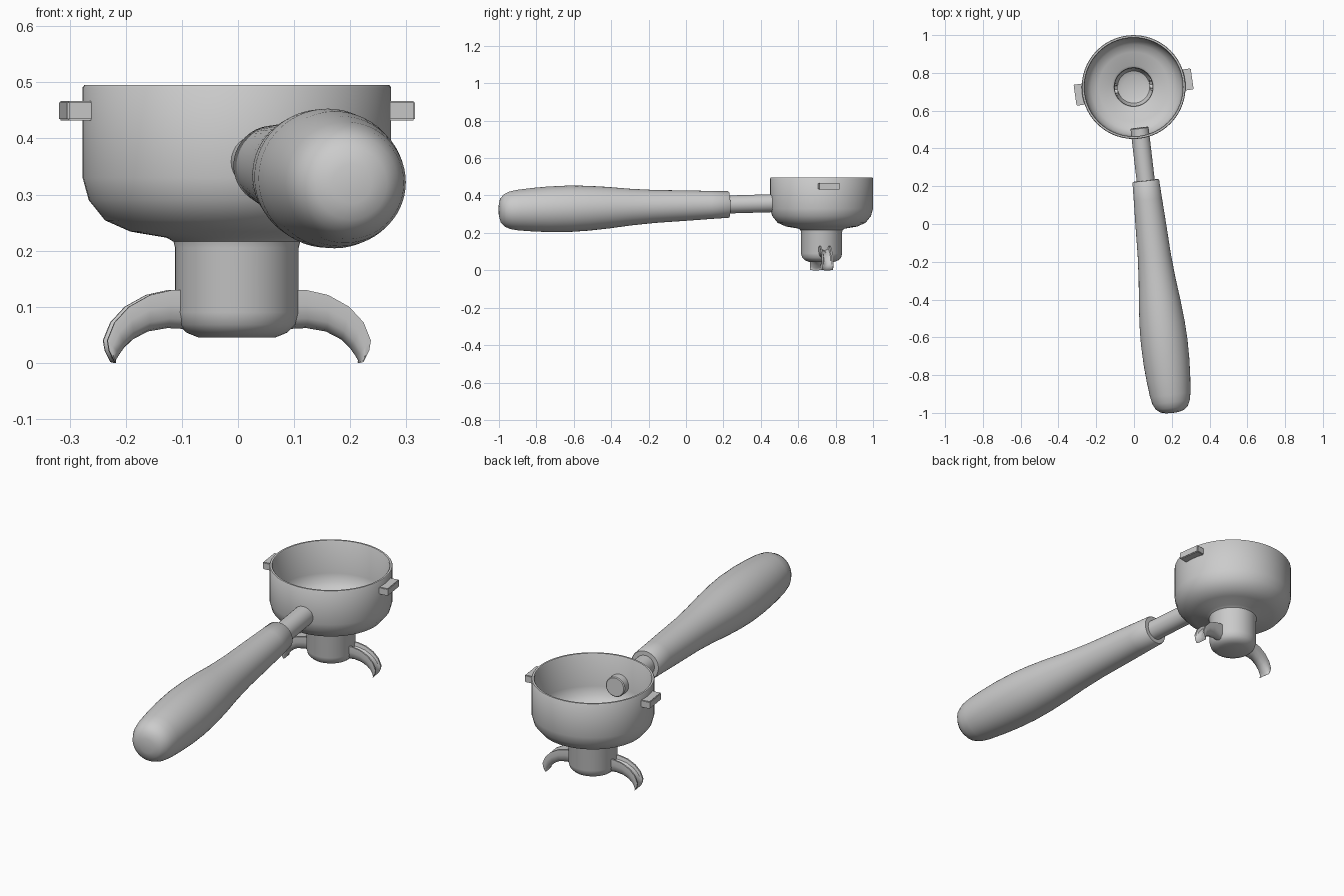
import bpy, bmesh, math
from mathutils import Matrix, Vector

if "Cube" in bpy.data.objects:
    bpy.data.objects.remove(bpy.data.objects["Cube"])

CENTRE = Vector((-0.002, 0.725, 0))
TURN = math.radians(8)          # lugs and spouts follow the slanted handle


def finish(bm, name, matrix=Matrix(), angle=40):
    bmesh.ops.remove_doubles(bm, verts=bm.verts, dist=1e-5)
    bmesh.ops.recalc_face_normals(bm, faces=bm.faces)
    me = bpy.data.meshes.new(name)
    bm.to_mesh(me)
    bm.free()
    ob = bpy.data.objects.new(name, me)
    bpy.context.collection.objects.link(ob)
    ob.matrix_world = matrix
    bpy.ops.object.select_all(action='DESELECT')
    ob.select_set(True)
    bpy.context.view_layer.objects.active = ob
    bpy.ops.object.shade_smooth_by_angle(angle=math.radians(angle))
    return ob


def loft(bm, rings, loop=True):
    rows = [[bm.verts.new(p) for p in ring] for ring in rings]
    n = len(rows[0])
    for a, b in zip(rows, rows[1:]):
        for i in range(n):
            j = (i + 1) % n
            bm.faces.new((a[i], a[j], b[j], b[i]))
    return rows


def lathe(name, profile, matrix, segs=56):
    bm = bmesh.new()
    loft(bm, [[(r * math.cos(t), r * math.sin(t), h)
               for t in (2 * math.pi * i / segs for i in range(segs))]
              for r, h in profile])
    # collapse the pole rings left by zero radii
    bmesh.ops.remove_doubles(bm, verts=bm.verts, dist=1e-5)
    bmesh.ops.dissolve_degenerate(bm, edges=bm.edges, dist=1e-6)
    return finish(bm, name, matrix)


def along(a, b):
    a, b = Vector(a), Vector(b)
    return Matrix.Translation(a) @ (b - a).to_track_quat('Z', 'Y').to_matrix().to_4x4()


# Filter bowl with its hollow neck: outside upward, over the rim, down inside
lathe("bowl", [
    (0, .045), (.068, .045), (.09, .054), (.104, .068), (.11, .09),
    (.11, .205), (.113, .216), (.125, .223), (.19, .234), (.235, .254),
    (.264, .29), (.275, .33), (.275, .491), (.272, .495), (.263, .495),
    (.26, .491), (.26, .335), (.25, .295), (.225, .267), (.185, .25),
    (.115, .238), (.103, .23), (.1, .215), (.1, .1), (.085, .07),
    (.06, .06), (0, .06)], Matrix.Translation(CENTRE))

# Handle: (radius, distance from its front end)
start, end = Vector((.062, .23, .352)), Vector((.203, -1, .319))
lathe("handle", [
    (0, 0), (.068, 0), (.071, .004), (.075, .1), (.081, .23), (.088, .4),
    (.098, .53), (.111, .65), (.12, .76), (.124, .86), (.122, .97),
    (.116, 1.06), (.108, 1.14), (.1, 1.18), (.086, 1.21), (.064, 1.229),
    (.035, 1.237), (0, 1.239)], along(start, end))

# Rod joining the handle to the bowl, poking through the wall
rod_end = Vector((.029, .51, .36))
rod_len = (start - rod_end).length + .05
lathe("handle_rod", [(0, 0), (.044, 0), (.048, .004), (.048, rod_len), (0, rod_len)],
      along(rod_end, start), 32)

# Spout side outline: (upper x, upper z, lower x, lower z)
SPOUT = [(.085, .13, .085, .06), (.12, .13, .125, .062), (.16, .121, .16, .056),
         (.198, .1, .187, .042), (.224, .072, .203, .027),
         (.237, .04, .213, .013), (.234, .022, .219, .004), (.224, .002, .22, 0)]
# Channel section: (side offset, depth 0 = upper edge, 1 = underside)
SECTION = [(-.03, 0), (-.031, .4), (-.026, .75), (-.014, .95), (0, 1),
           (.014, .95), (.026, .75), (.031, .4), (.03, 0),
           (.022, 0), (.018, .25), (0, .38), (-.018, .25), (-.022, 0)]

for side, ang in (("right", TURN), ("left", math.pi + TURN)):
    place = Matrix.Translation(CENTRE) @ Matrix.Rotation(ang, 4, 'Z')

    # Locking lug
    bm = bmesh.new()
    bmesh.ops.create_cube(bm, size=1, matrix=Matrix.Translation((.288, 0, .4495))
                          @ Matrix.Diagonal((.05, .112, .035, 1)))
    bmesh.ops.bevel(bm, geom=bm.edges[:], offset=.003, segments=2, affect='EDGES')
    finish(bm, side + "_lug", place)

    # Curved pouring spout with an open channel
    bm = bmesh.new()
    rows = loft(bm, [[(ux + (lx - ux) * d, s, uz + (lz - uz) * d) for s, d in SECTION]
                     for ux, uz, lx, lz in SPOUT])
    bm.faces.new(rows[0])
    bm.faces.new(rows[-1])
    finish(bm, side + "_spout", place)
